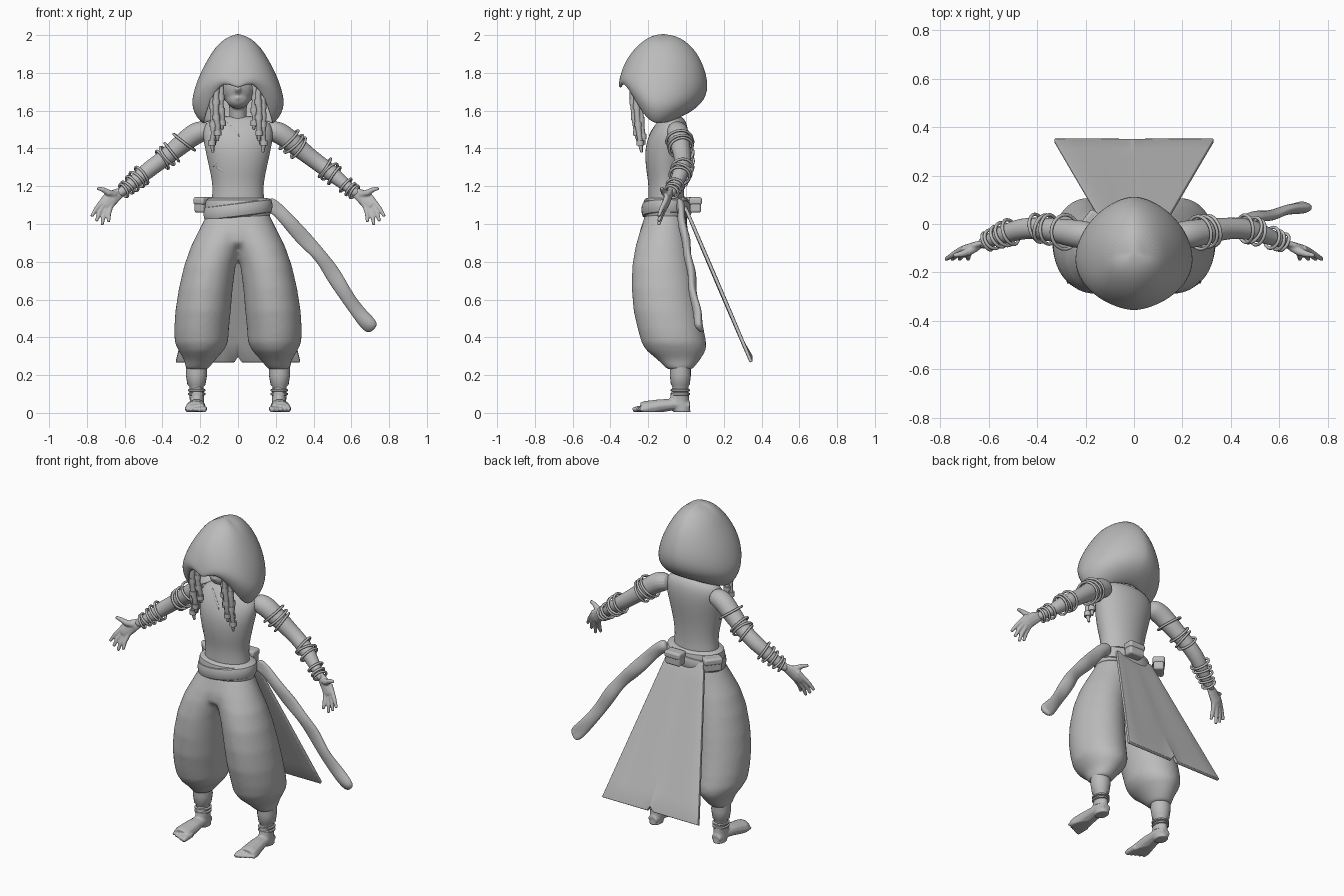
import bpy, bmesh, math, random
from mathutils import Vector, Matrix
from mathutils.bvhtree import BVHTree

random.seed(4)
if "Cube" in bpy.data.objects:
    bpy.data.objects.remove(bpy.data.objects["Cube"])

clay = bpy.data.materials.new("clay grey")
clay.use_nodes = True
GREY = (0.5, 0.5, 0.5, 1)
clay.diffuse_color = GREY
clay.node_tree.nodes["Principled BSDF"].inputs["Base Color"].default_value = GREY


def skin(bm, rings, closed=True, cap=True):
    """Bridge rows of points into a surface."""
    rows = [[bm.verts.new(p) for p in ring] for ring in rings]
    n = len(rows[0])
    for a, b in zip(rows, rows[1:]):
        for i in range(n if closed else n - 1):
            j = (i + 1) % n
            bm.faces.new((a[i], a[j], b[j], b[i]))
    if cap:
        bm.faces.new(rows[0])
        bm.faces.new(rows[-1])


def loft(bm, rows, n=20, tilt=0):
    """Stack of level ellipses: z, centre x, centre y, radius x, radius y."""
    rings = []
    for z, cx, cy, rx, ry in rows:
        angles = [math.tau * i / n for i in range(n)]
        rings.append([(cx + rx * math.cos(a), cy + ry * math.sin(a), z + tilt * math.cos(a))
                      for a in angles])
    skin(bm, rings)


def tube(bm, pts, radii, flat=1, ref=(0, -1, 0), n=10):
    """Tube along a path; flat squeezes it in the ref direction."""
    pts = [Vector(p) for p in pts]
    rings = []
    for i, p in enumerate(pts):
        t = (pts[min(i + 1, len(pts) - 1)] - pts[max(i - 1, 0)]).normalized()
        side = t.cross(Vector(ref)).normalized()
        up = side.cross(t)
        r = radii[i] if isinstance(radii, (list, tuple)) else radii
        rings.append([p + side * r * math.cos(math.tau * k / n)
                      + up * r * flat * math.sin(math.tau * k / n) for k in range(n)])
    skin(bm, rings)


def ball(bm, loc, size):
    m = Matrix.Translation(loc) @ Matrix.Diagonal((*size, 1))
    bmesh.ops.create_uvsphere(bm, u_segments=20, v_segments=14, radius=1, matrix=m)


def finish(bm, name, mirror=False, voxel=0, smooth=6, shell=0, sub=0, bevel=0):
    bmesh.ops.recalc_face_normals(bm, faces=bm.faces)
    mesh = bpy.data.meshes.new(name)
    bm.to_mesh(mesh)
    bm.free()
    ob = bpy.data.objects.new(name, mesh)
    bpy.context.collection.objects.link(ob)
    mesh.materials.append(clay)
    bpy.context.view_layer.objects.active = ob
    bpy.ops.object.select_all(action='DESELECT')
    ob.select_set(True)
    bpy.ops.object.shade_smooth_by_angle(angle=math.radians(60))
    if mirror:
        ob.modifiers.new("mirror", 'MIRROR').use_mirror_merge = False
    if shell:
        m = ob.modifiers.new("shell", 'SOLIDIFY')
        m.thickness, m.offset = shell, 0
    if bevel:
        m = ob.modifiers.new("bevel", 'BEVEL')
        m.width, m.segments = bevel, 3
    if voxel:
        m = ob.modifiers.new("blend", 'REMESH')
        m.mode, m.voxel_size, m.use_smooth_shade = 'VOXEL', voxel, True
        m = ob.modifiers.new("soften", 'SMOOTH')
        m.factor, m.iterations = 0.5, smooth
    if sub:
        ob.modifiers.new("round", 'SUBSURF').levels = sub
    return ob


# Hood: columns run from the crown down to the rim, back ones close on the neck
front = [(-.12, 2), (-.19, 1.985), (-.25, 1.94), (-.3, 1.88), (-.33, 1.82), (-.35, 1.77), (-.345, 1.75)]
side = [(0, 2), (.09, 1.96), (.14, 1.89), (.19, 1.8), (.225, 1.71), (.245, 1.61), (.18, 1.53)]
back = [(-.12, 2), (-.03, 1.98), (.04, 1.92), (.085, 1.84), (.115, 1.73), (.085, 1.64), (-.03, 1.57)]
rings = []
for k, ((fy, fz), (sx, sz), (by, bz)) in enumerate(zip(front, side, back)):
    ring = []
    for i in range(40):
        a = math.tau * i / 40
        s, c = math.sin(a), math.cos(a)
        ey, ez = (fy, fz) if c > 0 else (by, bz)
        my = -.12 - .006 * k
        w = 1 - abs(s) ** (4 if c > 0 else 2)
        x = sx * math.copysign(abs(s) ** 1.2, s)
        dip = .03 * max(0, 1 - abs(x) / .07) * (k > 4 and c > 0)
        ring.append((x, my + (ey - my) * abs(c), sz + (ez - sz) * w - dip))
    rings.append(ring)
bm = bmesh.new()
skin(bm, rings, cap=False)
bmesh.ops.remove_doubles(bm, verts=bm.verts, dist=.0005)
finish(bm, "hood", shell=.018, sub=2)

# Head, nose, lips and neck
bm = bmesh.new()
ball(bm, (0, -.14, 1.74), (.1, .105, .12))
ball(bm, (0, -.165, 1.665), (.065, .07, .055))
tube(bm, [(0, -.225, 1.75), (0, -.25, 1.71), (0, -.235, 1.695)], [.01, .016, .01], ref=(1, 0, 0))
tube(bm, [(-.03, -.222, 1.665), (0, -.236, 1.667), (.03, -.222, 1.665)], [.003, .009, .003])
loft(bm, [(1.48, 0, -.08, .06, .05), (1.56, 0, -.09, .045, .045), (1.68, 0, -.11, .05, .05)])
finish(bm, "head", voxel=.008, smooth=4)

# Hair locks with beads hanging from the hood
for sx in (-1, 1):
    bm = bmesh.new()
    for dx, dy, low in ((-.025, 0, 1.5), (0, -.015, 1.44), (.022, .005, 1.38), (.01, .02, 1.42)):
        x, y = sx * (.112 + dx), -.27 + dy
        pts = [(x + random.uniform(-.006, .006), y + .03 * t * t, 1.77 + (low - 1.77) * t)
               for t in [q / 8 for q in range(9)]]
        tube(bm, pts, [.014, .016, .015, .017, .015, .017, .014, .014, .007], n=8)
        for q in (3, 5, 7):
            px, py, pz = pts[q]
            loft(bm, [(pz + h, px, py, .02, .02) for h in (-.014, .014)], n=10)
    finish(bm, "left_hair_locks" if sx > 0 else "right_hair_locks")

# Torso and wrapped tunic edges laid on its surface
bm = bmesh.new()
loft(bm, [(1.05, 0, -.1, .15, .105), (1.15, 0, -.105, .137, .095), (1.22, 0, -.105, .137, .095),
          (1.3, 0, -.11, .155, .105), (1.4, 0, -.105, .177, .115), (1.48, 0, -.09, .192, .105),
          (1.54, 0, -.075, .175, .08), (1.575, 0, -.075, .1, .05)])
torso = finish(bm, "tunic", sub=2)
tree = BVHTree.FromObject(torso, bpy.context.evaluated_depsgraph_get())
bm = bmesh.new()
for line in ([(.1, 1.55), (.03, 1.48), (-.05, 1.4), (-.1, 1.34), (-.13, 1.3)],
             [(-.09, 1.55), (-.04, 1.51), (.01, 1.46)],
             [(-.12, 1.31), (-.06, 1.27), (.02, 1.235), (.08, 1.22), (.125, 1.215)]):
    hits = [tree.ray_cast(Vector((x, -1, z)), Vector((0, 1, 0)))[0] for x, z in line]
    tube(bm, [h for h in hits if h], .011, flat=.4)
finish(bm, "tunic_edges", sub=1)

# Arms, hands
arm = [(.14, -.05, 1.5), (.22, -.045, 1.49), (.3, -.03, 1.42), (.4, -.015, 1.34),
       (.47, -.02, 1.29), (.53, -.04, 1.24), (.6, -.07, 1.18), (.64, -.085, 1.155)]
arm_r = [.05, .062, .053, .044, .045, .04, .026, .024]
bm = bmesh.new()
tube(bm, arm, arm_r, n=16)
finish(bm, "arms", mirror=True, sub=2)
bm = bmesh.new()
tube(bm, [(.61, -.075, 1.175), (.65, -.09, 1.15), (.69, -.105, 1.115), (.71, -.115, 1.095)],
     [.024, .036, .04, .034], flat=.5)
for base, tip in (((.72, 1.12), (.775, 1.04)), ((.71, 1.105), (.75, 1.015)),
                  ((.695, 1.09), (.72, .995)), ((.675, 1.09), (.685, 1.01))):
    (x, z), (u, v) = base, tip
    tube(bm, [(x - .02, -.1, z + .03), (x, -.11, z), ((x + u) / 2 + .004, -.13, (z + v) / 2), (u, -.145, v)],
         [.013, .014, .012, .009])
tube(bm, [(.65, -.095, 1.155), (.685, -.115, 1.165), (.715, -.125, 1.182), (.745, -.13, 1.19)],
     [.018, .018, .013, .009])
finish(bm, "hands", mirror=True, voxel=.005, smooth=3)


# Bracelets threaded on the arms
def bangle(name, sx, x, grow=.012, thick=.007, lean=0):
    for a, b, r, q in zip(arm, arm[1:], arm_r, arm_r[1:]):
        if a[0] <= x < b[0]:
            a, b = Vector(a), Vector(b)
            t = (x - a.x) / (b.x - a.x)
            p, d, radius = a.lerp(b, t), b - a, r + (q - r) * t + grow
            p.x, d.x = p.x * sx, d.x * sx
            d = d.normalized() + Vector((random.uniform(-.15, .15), random.uniform(-.15, .15), lean))
            bpy.ops.mesh.primitive_torus_add(
                location=p, rotation=d.to_track_quat('Z', 'Y').to_euler(), major_radius=radius,
                minor_radius=thick, major_segments=32, minor_segments=8)
            ob = bpy.context.object
            ob.name = name
            ob.data.materials.append(clay)
            bpy.ops.object.shade_smooth_by_angle(angle=math.pi)


for x in (.27, .295, .32, .46, .485, .51, .57, .595, .615):
    bangle("left_bangle", 1, x)
for x in (.35, .375, .4, .51, .535, .56, .585, .605):
    bangle("right_bangle", -1, x)
bangle("right_armband", -1, .285, grow=.016, lean=-.5)

# Baggy trousers: hips blended into two legs
bm = bmesh.new()
for sx in (-1, 1):
    loft(bm, [(z, sx * (i + o) / 2, (f + b) / 2, (o - i) / 2, (b - f) / 2) for z, i, o, f, b in (
        (1.05, -.1, .165, -.21, 0), (.96, -.07, .21, -.245, .01), (.88, -.02, .25, -.268, .02),
        (.78, .012, .285, -.285, .035), (.66, .028, .313, -.288, .055), (.54, .038, .332, -.278, .075),
        (.44, .048, .338, -.255, .095), (.37, .053, .335, -.235, .108), (.33, .075, .315, -.21, .105),
        (.28, .12, .285, -.15, .075), (.23, .16, .275, -.1, .035))], n=32)
loft(bm, [(1.06, 0, -.105, .165, .108), (.96, 0, -.118, .2, .128), (.9, 0, -.12, .17, .13),
          (.87, 0, -.12, .06, .08)], n=32)
finish(bm, "trousers", voxel=.013, smooth=8)

# Shins with wraps, anklets and bare feet
bm = bmesh.new()
loft(bm, [(.27, .22, -.03, .055, .055), (.2, .22, -.03, .056, .056), (.15, .22, -.03, .048, .05),
          (.14, .22, -.03, .038, .042), (.06, .217, -.03, .038, .045)])
for z in (.1, .12):
    loft(bm, [(z + h, .218, -.03, r, r + .004) for h, r in ((-.008, .038), (-.004, .047), (.004, .047), (.008, .038))])
finish(bm, "shins", mirror=True)
bm = bmesh.new()
loft(bm, [(.14, .217, -.03, .034, .042), (.07, .217, -.035, .037, .052), (.0, .217, -.02, .036, .045)])
tube(bm, [(.217, .02, .035), (.217, -.05, .045), (.22, -.13, .038), (.226, -.21, .023), (.226, -.235, .018)],
     [.03, .04, .048, .056, .052], flat=.75, ref=(0, 0, 1))
for i in range(5):
    x, r = .18 + .023 * i, .017 - .0018 * i
    tip = -.282 + .009 * i
    tube(bm, [(x, -.2, .022), (x, tip + .025, .02), (x, tip, .016)], [r, r, r * .75], ref=(0, 0, 1))
bmesh.ops.bisect_plane(bm, geom=bm.verts[:] + bm.edges[:] + bm.faces[:], plane_co=(0, 0, .004),
                       plane_no=(0, 0, 1), clear_inner=True)
bmesh.ops.holes_fill(bm, edges=[e for e in bm.edges if e.is_boundary])
finish(bm, "feet", mirror=True, voxel=.006, smooth=3)

# Belt and slanted waist wrap
for name, z, grow, tall, tilt in (("belt", 1.085, 0, .055, 0), ("waist_wrap", 1.075, .008, .042, .022)):
    bm = bmesh.new()
    loft(bm, [(z + h * tall, 0, -.103, .172 + grow + d, .122 + grow + d) for h, d in
              ((-1, -.02), (-.9, 0), (0, .005), (.9, 0), (1, -.02))], n=32, tilt=tilt)
    finish(bm, name, sub=1)

# Pouches with flaps
for name, loc, turn in (("back_pouch", (.04, .05, 1.1), 0), ("side_pouch", (-.18, 0, 1.1), .9)):
    bm = bmesh.new()
    for dz, size in ((0, (.1, .06, .08)), (.022, (.108, .07, .04))):
        m = Matrix.Translation(loc) @ Matrix.Rotation(turn, 4, 'Z') @ Matrix.Translation((0, 0, dz))
        bmesh.ops.create_cube(bm, size=1, matrix=m @ Matrix.Diagonal((*size, 1)))
    finish(bm, name, bevel=.012)

# Coat tail: flaring panel with a notched hem
bm = bmesh.new()
rings = []
for k in range(9):
    t = k / 8
    w = .125 + .205 * t
    rings.append([(w * u, -.005 + .35 * t + .008 * math.sin(u * 7) * (1 - t) * t,
                   1.09 - .82 * t + (.03 * (abs(u) < .05) if k == 8 else 0))
                  for u in (-1, -.75, -.5, -.25, -.06, 0, .06, .25, .5, .75, 1)])
skin(bm, rings, closed=False, cap=False)
finish(bm, "coat_tail", shell=.018, bevel=.004)

# Trailing sash end
bm = bmesh.new()
path = [(.15, -.04, 1.11), (.2, -.03, 1.09), (.28, -.02, 1), (.36, 0, .91), (.44, .01, .83), (.5, .03, .74),
        (.56, .035, .64), (.63, .06, .54), (.69, .07, .47), (.72, .08, .44)]
tube(bm, path, [.04 + .007 * math.cos(i * 2.4) for i in range(len(path))], flat=.55, n=12)
for v in bm.verts:
    v.co.y += .01 * math.sin(v.co.z * 45 + v.co.x * 12)
finish(bm, "sash", sub=2)
